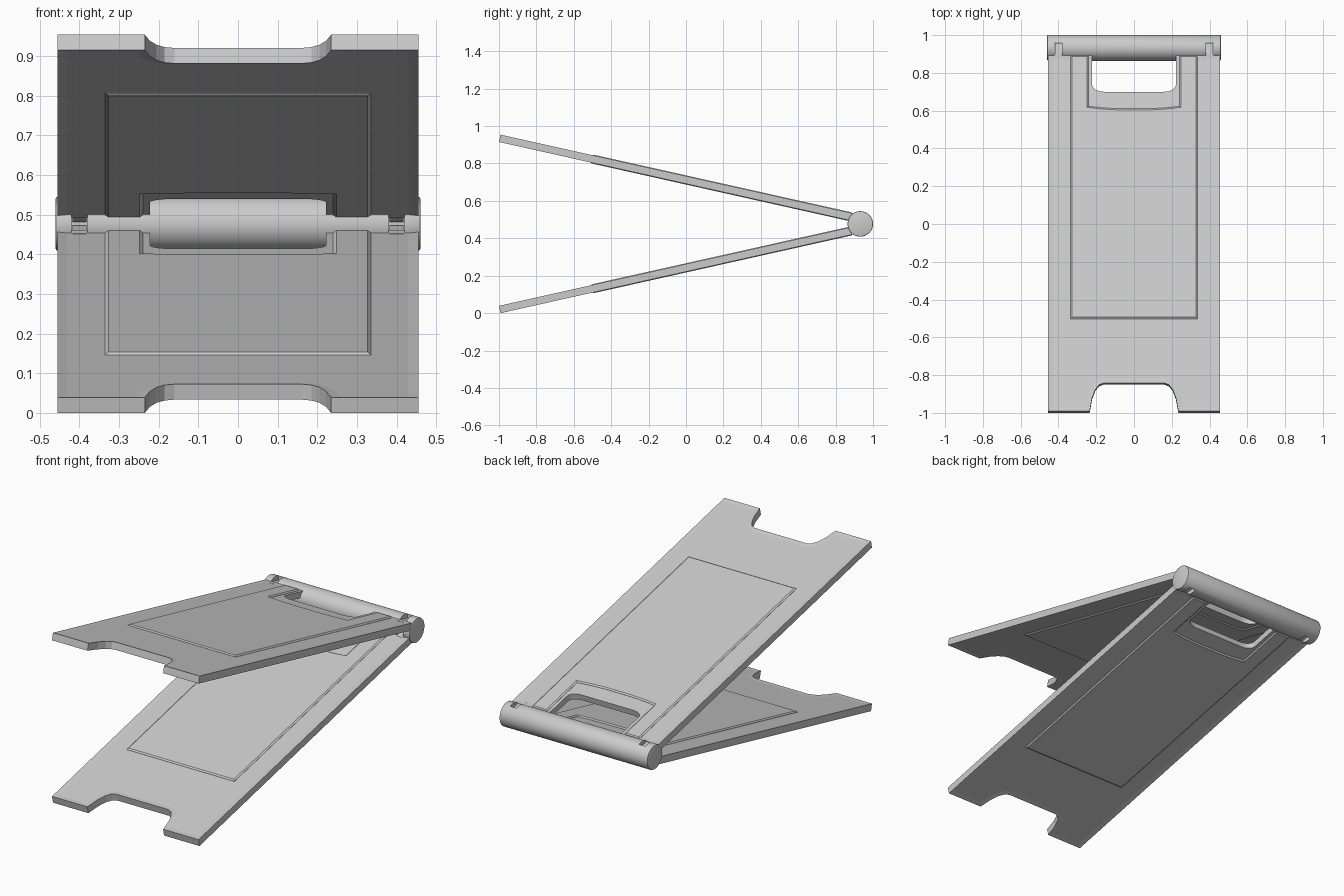
import bpy, bmesh, math
from mathutils import Matrix

if "Cube" in bpy.data.objects:
    bpy.data.objects.remove(bpy.data.objects["Cube"])

TILT = math.radians(12.6)
AXIS_Y, AXIS_Z, R = 0.932, 0.477, 0.068
PLACE = Matrix.Translation((0, -1, 0.039)) @ Matrix.Rotation(TILT, 4, 'X')


def along(y):
    """World y to distance along the tilted board."""
    return (y + 1) / math.cos(TILT)


def mirrored(half):
    """Close a right-hand half outline across x = 0."""
    return half + [(-x, y) for x, y in reversed(half) if x > 1e-6]


def prism(name, outline, z0, z1, inset=0, depth=0):
    """Extruded outline; both faces optionally inset and pushed in or out."""
    bm = bmesh.new()
    n = len(outline)
    rings = [[bm.verts.new((x, along(y), z)) for x, y in outline] for z in (z0, z1)]
    caps = [bm.faces.new(r) for r in rings]
    for i in range(n):
        j = (i + 1) % n
        bm.faces.new((rings[0][i], rings[0][j], rings[1][j], rings[1][i]))
    bmesh.ops.recalc_face_normals(bm, faces=bm.faces)
    if inset:
        for cap in caps:
            bmesh.ops.inset_region(bm, faces=[cap], thickness=inset, depth=depth,
                                   use_even_offset=True)
    mesh = bpy.data.meshes.new(name)
    bm.to_mesh(mesh)
    bm.free()
    ob = bpy.data.objects.new(name, mesh)
    bpy.context.collection.objects.link(ob)
    return ob


def cut(ob, cutter):
    mod = ob.modifiers.new("cut", 'BOOLEAN')
    mod.operation, mod.solver, mod.object = 'DIFFERENCE', 'EXACT', cutter
    bpy.context.view_layer.objects.active = ob
    bpy.ops.object.modifier_apply(modifier=mod.name)
    bpy.data.objects.remove(cutter)


def rect(x0, x1, y0, y1):
    return [(x0, y0), (x1, y0), (x1, y1), (x0, y1)]


# Board with a foot notch and a thin raised rim
board = prism("lower_board", mirrored([
    (0.16, -0.85), (0.185, -0.86), (0.205, -0.885), (0.222, -0.93),
    (0.235, -1), (0.455, -1), (0.455, 0.888)]), -0.04, 0, 0.025, -0.003)

# Handle opening, running out at the hinge end
hole = [(0.16 + 0.062 * math.sin(t), 0.73 - 0.038 * math.cos(t))
        for t in [i * math.pi / 12 for i in range(7)]]
cut(board, prism("handle_cutter", mirrored(hole + [(0.222, 1.0)]), -0.2, 0.2))

# Raised centre panel stepping around the handle
centre = prism("lower_centre_panel", mirrored([
    (0.335, -0.51), (0.335, 0.884), (0.24, 0.884), (0.24, 0.615),
    (0.17, 0.607), (0.08, 0.602)]), -0.038, -0.002, 0.008, 0.006)

# Hinge tabs
tabs = [prism("lower_hinge_tab_" + side, rect(s * 0.4 - 0.018, s * 0.4 + 0.018, 0.86, 0.95),
              -0.038, -0.002) for side, s in (("left", -1), ("right", 1))]

# Tilt the lower leaf and reflect it for the upper leaf
reflect = Matrix.Translation((0, 0, 2 * AXIS_Z)) @ Matrix.Diagonal((1, 1, -1, 1))
for ob in [board, centre] + tabs:
    ob.data.transform(PLACE)
    upper = ob.copy()
    upper.data = ob.data.copy()
    upper.name = ob.name.replace("lower", "upper")
    upper.data.transform(reflect)
    upper.data.flip_normals()
    bpy.context.collection.objects.link(upper)

# Hinge barrel with slots for the tabs
bpy.ops.mesh.primitive_cylinder_add(vertices=64, radius=R, depth=0.92,
                                    location=(0, AXIS_Y, AXIS_Z),
                                    rotation=(0, math.pi / 2, 0))
barrel = bpy.context.object
barrel.name = "hinge_barrel"
bevel = barrel.modifiers.new("edge", 'BEVEL')
bevel.width, bevel.segments = 0.005, 2
bevel.limit_method, bevel.angle_limit = 'ANGLE', math.radians(40)
bpy.ops.object.modifier_apply(modifier=bevel.name)
for s in (-1, 1):
    bpy.ops.mesh.primitive_cube_add(size=1, location=(s * 0.4, 0.86, AXIS_Z))
    slot = bpy.context.object
    slot.scale = (0.04, 0.2, 0.3)
    bpy.context.view_layer.update()
    cut(barrel, slot)
bpy.ops.object.select_all(action='DESELECT')
barrel.select_set(True)
bpy.context.view_layer.objects.active = barrel
bpy.ops.object.shade_smooth_by_angle(angle=math.radians(30))
